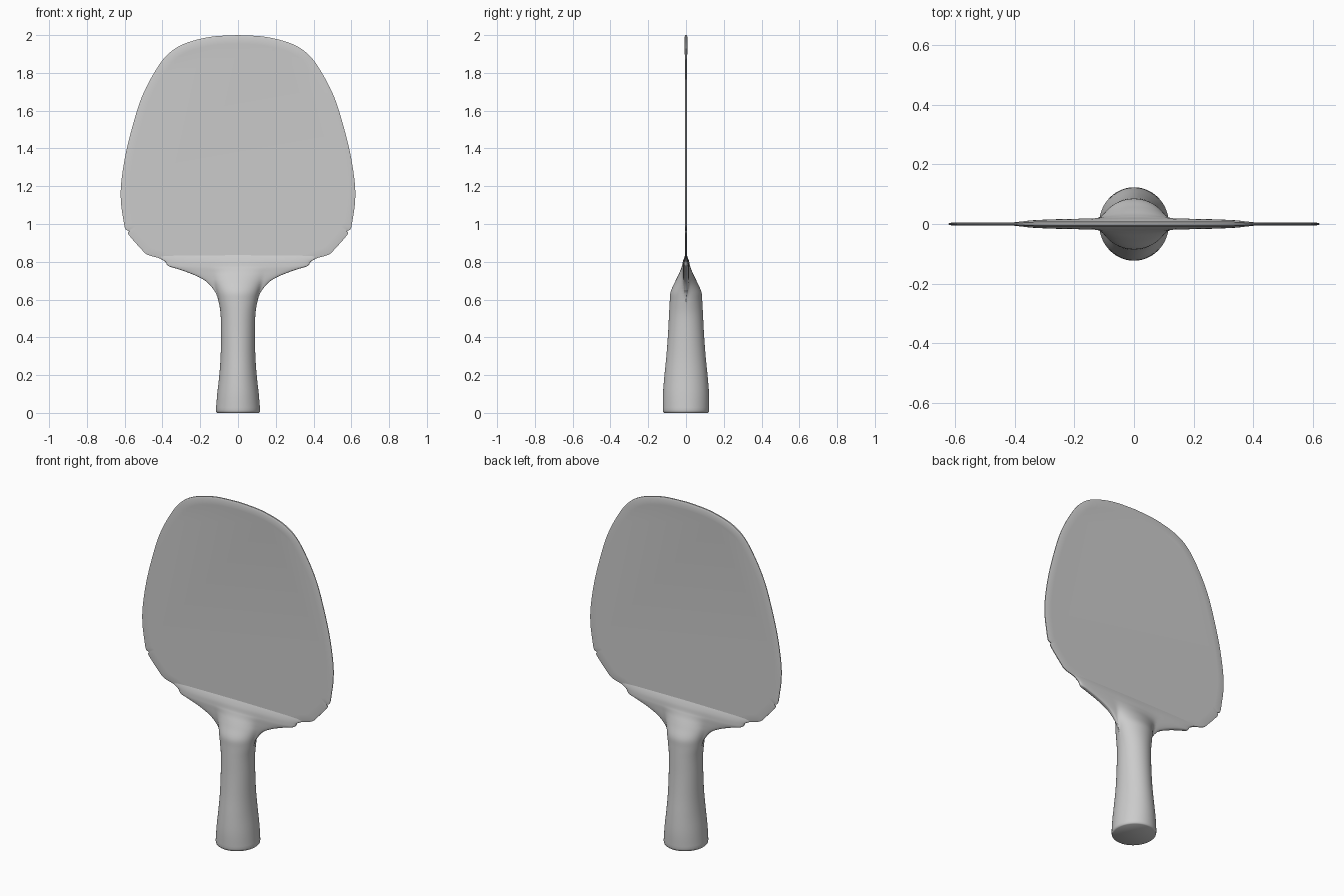
import bpy, bmesh, math

if "Cube" in bpy.data.objects:
    bpy.data.objects.remove(bpy.data.objects["Cube"])


def spline(pts, steps):
    """Catmull-Rom resampling of tuples of any dimension."""
    out = []
    for i in range(len(pts) - 1):
        p0, p1, p2, p3 = (pts[max(i - 1, 0)], pts[i], pts[i + 1],
                          pts[min(i + 2, len(pts) - 1)])
        for s in range(steps):
            t = s / steps
            out.append(tuple(
                0.5 * (2 * b + (c - a) * t + (2 * a - 5 * b + 4 * c - d) * t * t
                       + (3 * b - a - 3 * c + d) * t ** 3)
                for a, b, c, d in zip(p0, p1, p2, p3)))
    return out + [pts[-1]]


def loft(name, rings, angle):
    """Skin closed rings of points and cap both ends."""
    bm = bmesh.new()
    loops = [[bm.verts.new(p) for p in ring] for ring in rings]
    n = len(loops[0])
    for a, b in zip(loops, loops[1:]):
        for i in range(n):
            j = (i + 1) % n
            bm.faces.new((a[i], a[j], b[j], b[i]))
    bm.faces.new(loops[0])
    bm.faces.new(loops[-1])
    bmesh.ops.recalc_face_normals(bm, faces=bm.faces)
    mesh = bpy.data.meshes.new(name)
    bm.to_mesh(mesh)
    bm.free()
    ob = bpy.data.objects.new(name, mesh)
    bpy.context.collection.objects.link(ob)
    bpy.ops.object.select_all(action='DESELECT')
    ob.select_set(True)
    bpy.context.view_layer.objects.active = ob
    bpy.ops.object.shade_smooth_by_angle(angle=math.radians(angle))
    return ob


# Blade: half outline from top centre to the hidden root, mirrored
half = spline([(0, 2.0), (0.15, 1.99), (0.29, 1.952), (0.38, 1.89), (0.45, 1.79),
               (0.51, 1.67), (0.555, 1.53), (0.595, 1.37), (0.618, 1.22),
               (0.62, 1.12), (0.608, 1.03), (0.597, 0.975), (0.578, 0.963),
               (0.58, 0.945), (0.515, 0.87), (0.48, 0.838), (0.42, 0.82),
               (0.386, 0.804), (0.3, 0.785), (0, 0.775)], 5)
outline = half + [(-x, z) for x, z in half[-2:0:-1]]


def blade_ring(scale, side, rim):
    ring = []
    for x, z in outline:
        t = min(max((z - 1.87) / 0.06, 0), 1)
        y = 0.0045 + rim * 0.0035 * t
        ring.append((x * scale, side * y, 1.35 + (z - 1.35) * scale))
    return ring


loft("blade", [blade_ring(0.93, -1, 0), blade_ring(0.985, -1, 1),
               blade_ring(1.0, -0.5, 1), blade_ring(1.0, 0.5, 1),
               blade_ring(0.985, 1, 1), blade_ring(0.93, 1, 0)], 40)

# Handle and shoulder: height, half width, half depth, flange depth, core half width
rows = [(0.014, 0.117, 0.123, 0, 0.117), (0.1, 0.110, 0.122, 0, 0.110),
        (0.2, 0.099, 0.114, 0, 0.099), (0.3, 0.092, 0.104, 0, 0.092),
        (0.42, 0.090, 0.095, 0, 0.090), (0.52, 0.092, 0.090, 0, 0.092),
        (0.59, 0.103, 0.086, 0.004, 0.102), (0.64, 0.121, 0.081, 0.012, 0.112),
        (0.69, 0.162, 0.057, 0.018, 0.125), (0.72, 0.21, 0.042, 0.019, 0.132),
        (0.745, 0.27, 0.028, 0.019, 0.14), (0.765, 0.33, 0.018, 0.019, 0.15),
        (0.778, 0.37, 0.012, 0.018, 0.15), (0.80, 0.385, 0.007, 0.0155, 0.15),
        (0.82, 0.415, 0.003, 0.010, 0.15), (0.838, 0.44, 0.001, 0.003, 0.15)]


def section(z, hx, hy, f, c, n=96):
    ring = []
    power = 0.5 + 0.7 * max(0, 1 - c / hx)
    for i in range(n):
        a = 2 * math.pi * i / n
        x, s = hx * math.cos(a), math.sin(a)
        core = hy * max(0, 1 - (x / c) ** 2) ** power
        flange = max(f, 0) * abs(s) ** 0.4
        ring.append((x, math.copysign(math.hypot(core, flange), s), z))
    return ring


foot = [section(0, 0.110, 0.116, 0, 0.110), section(0.004, 0.115, 0.121, 0, 0.115)]
loft("handle", foot + [section(*r) for r in spline(rows, 4)], 50)
